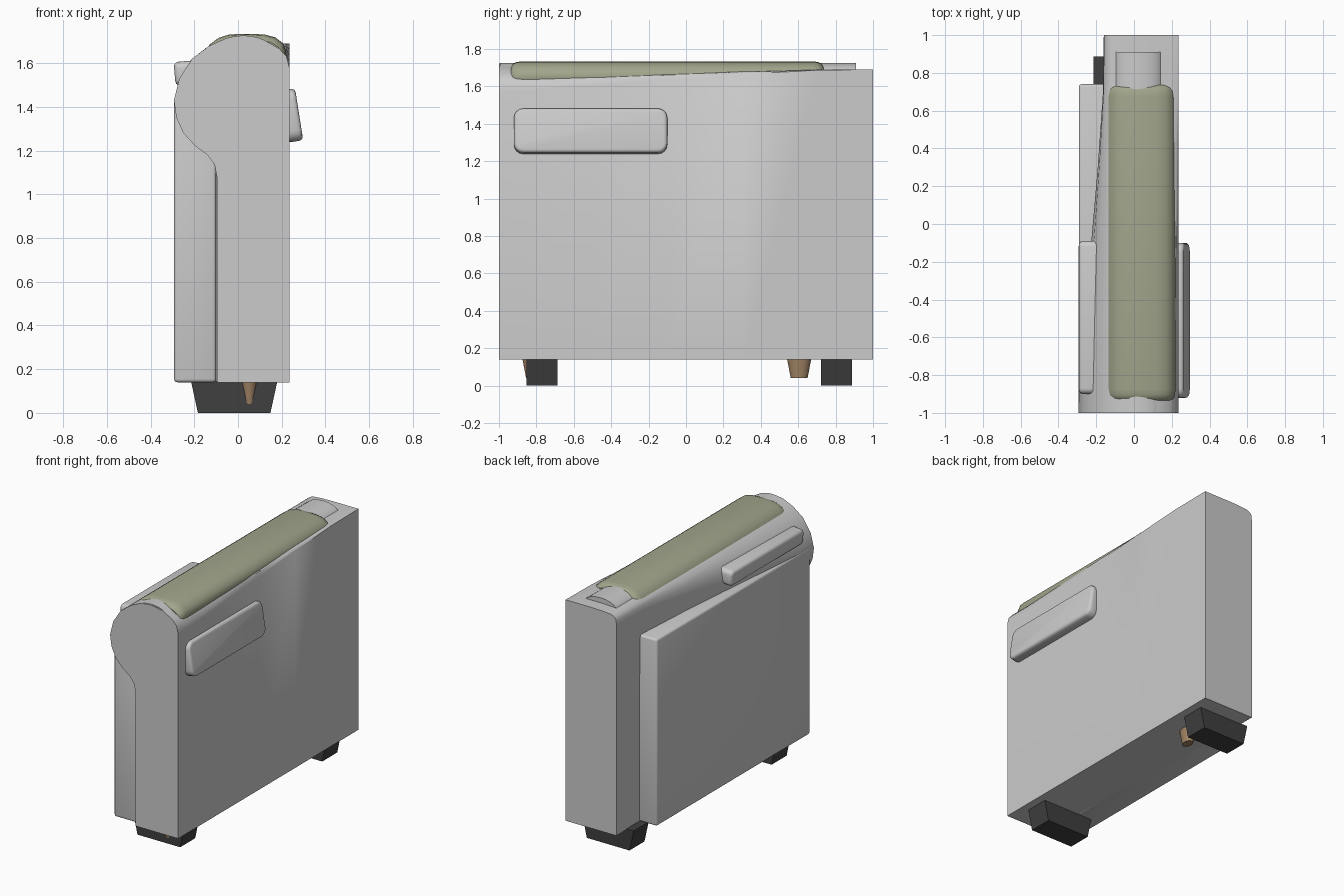
import bpy, bmesh, math

if "Cube" in bpy.data.objects:
    bpy.data.objects.remove(bpy.data.objects["Cube"])


def material(name, rgb):
    m = bpy.data.materials.new(name)
    m.diffuse_color = (*rgb, 1)
    m.use_nodes = True
    m.node_tree.nodes["Principled BSDF"].inputs["Base Color"].default_value = m.diffuse_color
    return m


OLIVE = material("olive_fabric", (0.36, 0.38, 0.26))
DARK = material("dark_wood", (0.05, 0.05, 0.05))
TAN = material("tan_wood", (0.36, 0.23, 0.13))


def finish(bm, name, mat=None, angle=35):
    bmesh.ops.recalc_face_normals(bm, faces=bm.faces)
    me = bpy.data.meshes.new(name)
    bm.to_mesh(me)
    bm.free()
    ob = bpy.data.objects.new(name, me)
    bpy.context.collection.objects.link(ob)
    if mat:
        me.materials.append(mat)
    bpy.ops.object.select_all(action='DESELECT')
    bpy.context.view_layer.objects.active = ob
    ob.select_set(True)
    bpy.ops.object.shade_smooth_by_angle(angle=math.radians(angle))
    return ob


def loft(name, sections, mat=None):
    """Skin a list of (y, [(x, z), ...]) sections and cap both ends."""
    bm = bmesh.new()
    rings = [[bm.verts.new((x, y, z)) for x, z in pts] for y, pts in sections]
    for a, b in zip(rings, rings[1:]):
        for i in range(len(a)):
            j = (i + 1) % len(a)
            bm.faces.new((a[i], a[j], b[j], b[i]))
    bm.faces.new(rings[0])
    bm.faces.new(rings[-1])
    return finish(bm, name, mat)


def box(name, lo, hi, bevel=0.0, taper=1.0, corner=0.0, mat=None, tilt=0):
    """Box with optional tapered bottom, rounded x-parallel corners and bevelled rims."""
    size = [h - l for l, h in zip(lo, hi)]
    bm = bmesh.new()
    bmesh.ops.create_cube(bm, size=1)
    for v in bm.verts:
        if v.co.z < 0:
            v.co.x *= taper
        v.co = [c * s for c, s in zip(v.co, size)]
    if corner:
        edges = [e for e in bm.edges
                 if abs(e.verts[0].co.x - e.verts[1].co.x) > size[0] * 0.5]
        bmesh.ops.bevel(bm, geom=edges, offset=corner, segments=4, profile=0.5, affect='EDGES')
    if bevel:
        edges = [e for e in bm.edges if e.calc_face_angle(0) > 0.6]
        bmesh.ops.bevel(bm, geom=edges, offset=bevel, segments=3, profile=0.5, affect='EDGES')
    ob = finish(bm, name, mat)
    ob.location = [(l + h) / 2 for l, h in zip(lo, hi)]
    ob.rotation_euler.y = math.radians(tilt)
    return ob


# Arm body: scrolled front section blending into a plain upright back section
front = [(.235, .14), (.235, 1.58), (.222, 1.63), (.19, 1.665), (.12, 1.705), (.03, 1.722),
         (-.05, 1.715), (-.13, 1.68), (-.21, 1.62), (-.268, 1.53), (-.293, 1.43), (-.282, 1.35),
         (-.25, 1.28), (-.195, 1.22), (-.14, 1.18), (-.107, 1.135), (-.095, 1.07), (-.095, .14)]
back = [(.235, .14), (.235, 1.69), (.225, 1.69), (.19, 1.69), (.12, 1.69), (.03, 1.69),
        (-.05, 1.688), (-.12, 1.682), (-.145, 1.67), (-.158, 1.65), (-.16, 1.6), (-.16, 1.5),
        (-.16, 1.4), (-.16, 1.3), (-.16, 1.2), (-.16, 1.15), (-.16, 1.07), (-.16, .14)]


def blend(t):
    return [(a + (c - a) * t, b + (d - b) * t) for (a, b), (c, d) in zip(front, back)]


loft("arm_body", [(y, blend(t)) for y, t in
                  [(-1, 0), (-.85, 0), (-.5, .22), (-.1, .5), (.3, .76), (.7, .97), (1, 1)]])

# Padded ridge beneath the top cushion
ridge = [(.025 + .13 * math.cos(math.pi * i / 12), 1.66 + .066 * math.sin(math.pi * i / 12))
         for i in range(13)]
loft("top_ridge", [(-.995, ridge), (.91, ridge)])

# Top cushion with rounded ends
arch = [(-.14, 1.635), (-.145, 1.655), (-.13, 1.685), (-.09, 1.715), (-.04, 1.731), (.04, 1.734),
        (.12, 1.731), (.17, 1.718), (.207, 1.69), (.22, 1.655), (.215, 1.635)]


def pinch(sx, sz):
    return [(.038 + (x - .038) * sx, 1.635 + (z - 1.635) * sz) for x, z in arch]


ends = [(0, .86, .72), (.012, .94, .88), (.03, .98, .96), (.06, 1, 1)]
loft("top_cushion", [(-.935 + d, pinch(a, b)) for d, a, b in ends] +
     [(.735 - d, pinch(a, b)) for d, a, b in reversed(ends)], OLIVE)

# Outer side panel
box("side_panel", (-.292, -.96, .14), (-.1, .74, 1.45), bevel=.015)

# Side pads
box("right_pad", (.205, -.92, 1.24), (.28, -.1, 1.48), bevel=.018, corner=.05, tilt=-9)
box("left_pad", (-.29, -.9, 1.5), (-.16, -.09, 1.61), bevel=.022, corner=.03, tilt=-5)

# Feet
for name, y in (("front_foot", -.77), ("back_foot", .805)):
    box(name, (-.215, y - .083, 0), (.18, y + .083, .145), taper=.84, mat=DARK)

# Small tapered pegs
for name, y in (("front_peg", -.81), ("back_peg", .605)):
    bm = bmesh.new()
    bmesh.ops.create_cone(bm, cap_ends=True, segments=16, radius1=.045, radius2=.065, depth=.105)
    for v in bm.verts:
        v.co.x *= .67
    finish(bm, name, TAN).location = (.052, y, .0925)
